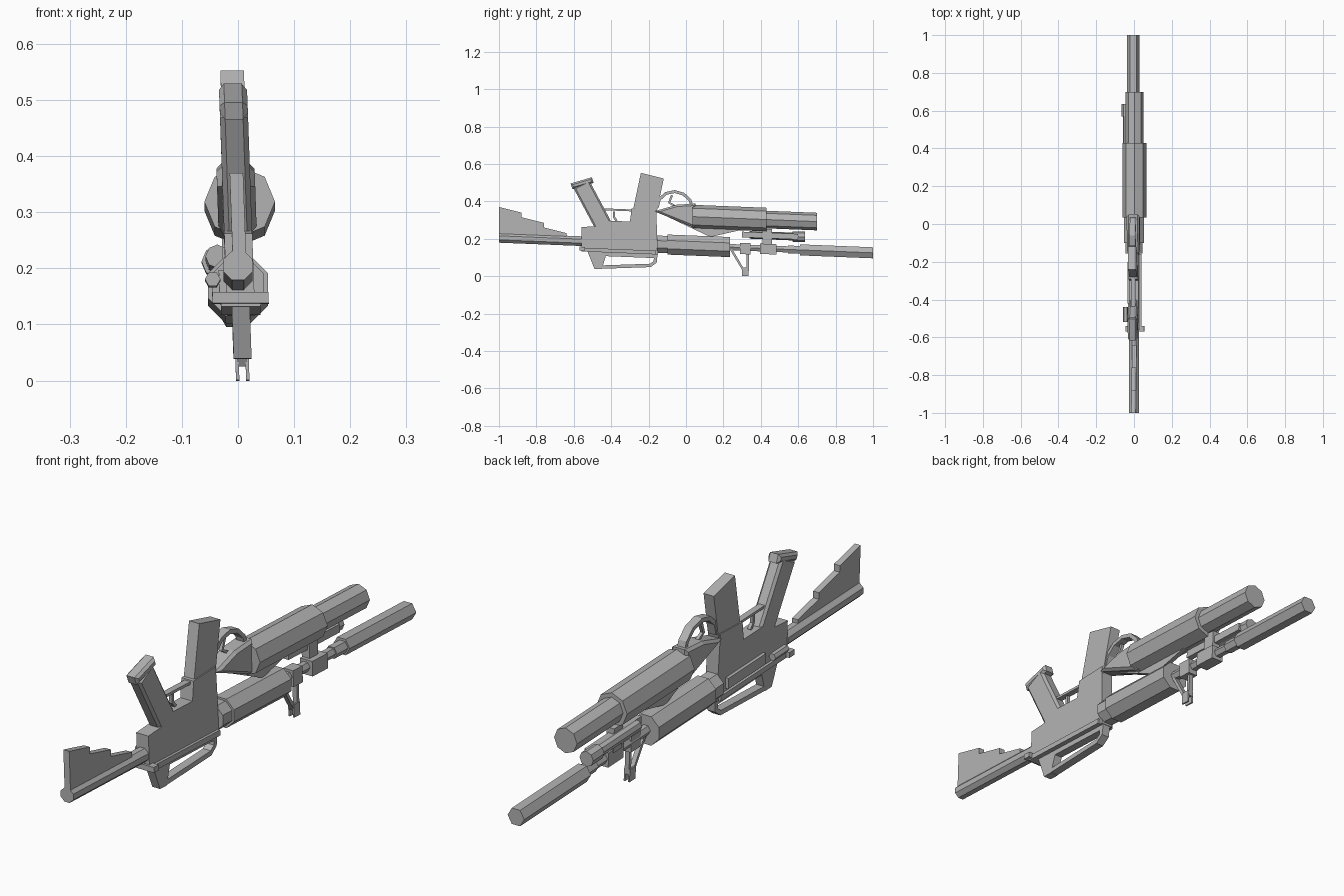
import bpy, bmesh, math
from mathutils import Vector

cube = bpy.data.objects.get("Cube")
if cube:
    bpy.data.objects.remove(cube)

colour = (.45, .45, .45, 1)
grey = bpy.data.materials.new("gunmetal_grey")
grey.use_nodes = True
grey.diffuse_color = colour
grey.node_tree.nodes["Principled BSDF"].inputs["Base Color"].default_value = colour

# Half widths shared by the flat parts
NARROW, SLIM, MEDIUM, BROAD = .006, .012, .016, .025


def place(x, y, z):
    """The whole body points slightly down toward the muzzle."""
    return Vector((x, y, z - .04 * y))


def lean(z):
    """Flat parts lean slightly sideways as they rise."""
    return .009 - .036 * z


def loft(name, rings, chamfer=0):
    """Close two matching rings into a solid, optionally chamfering the caps."""
    bm = bmesh.new()
    first, last = [[bm.verts.new(point) for point in ring] for ring in rings]
    caps = [bm.faces.new(first), bm.faces.new(last)]
    for i in range(len(first)):
        bm.faces.new((first[i - 1], first[i], last[i], last[i - 1]))
    if chamfer:
        rims = [edge for cap in caps for edge in cap.edges]
        bmesh.ops.bevel(bm, geom=rims, offset=chamfer, segments=1, affect='EDGES')
    bmesh.ops.recalc_face_normals(bm, faces=bm.faces)
    mesh = bpy.data.meshes.new(name)
    bm.to_mesh(mesh)
    bm.free()
    mesh.materials.append(grey)
    obj = bpy.data.objects.new(name, mesh)
    bpy.context.collection.objects.link(obj)


def plate(name, outline, half, centre=0, chamfer=0):
    """Side profile of (y, z) points, extruded across x."""
    rings = [[place(centre + side + lean(z), y, z) for y, z in outline]
             for side in (-half, half)]
    loft(name, rings, chamfer)


def block(name, back, front, low, high, half, centre=0):
    outline = [(back, low), (back, high), (front, high), (front, low)]
    plate(name, outline, half, centre)


def strap(name, path, thickness, half, centre=0, chamfer=0):
    """Band of constant thickness following a side path."""
    points = [Vector(point) for point in path]
    upper, lower = [], []
    for i, point in enumerate(points):
        before = points[max(i - 1, 0)]
        after = points[min(i + 1, len(points) - 1)]
        along = (after - before).normalized()
        offset = Vector((-along.y, along.x)) * thickness / 2
        upper.append(point + offset)
        lower.append(point - offset)
    plate(name, upper + lower[::-1], half, centre, chamfer)


def tube(name, back, front, height, radius, centre=0, sides=8, flat_side=False):
    """Faceted tube running along y."""
    angles = [math.tau * (i + flat_side / 2) / sides for i in range(sides)]
    rings = [[place(centre + radius * math.cos(a), y, height + radius * math.sin(a))
              for a in angles] for y in (back, front)]
    loft(name, rings)


# Stock: rod with a stepped fin
bore = .165
tube("stock_rod", -1, -.56, bore, .028, flat_side=True)
steps, run, drop = 3, .12, .05
stairs = [(-1, bore)]
for i in range(steps):
    back, top = -1 + run * i, .33 - drop * i
    stairs += [(back, top), (back + run, top - drop / 2)]
stairs.append((-1 + run * steps, bore))
plate("stock_fin", stairs, SLIM)

# Receiver, grip and magazine
plate("receiver", [(-.56, .12), (-.56, .24), (-.46, .25), (-.43, .28),
                   (-.3, .28), (-.29, .35), (-.16, .36), (-.15, .11)], BROAD)
strap("grip", [(-.44, .25), (-.56, .47)], .095, BROAD, chamfer=.009)
strap("grip_flare", [(-.55, .46), (-.56, .49)], .12, BROAD, chamfer=.009)
strap("magazine", [(-.22, .34), (-.18, .53)], .125, .021)
block("trigger_guard", -.45, -.28, .335, .345, SLIM)
strap("trigger", [(-.37, .28), (-.385, .3), (-.385, .33)], SLIM, NARROW)
block("receiver_rail", -.56, -.16, .11, .13, .035)
block("rear_knob", -.57, -.54, .115, .135, .05)
block("ejector_cover", -.42, -.2, .14, .18, SLIM, centre=-BROAD)
tube("forward_assist", -.52, -.44, .16, .014, centre=-.045, sides=6)

# Carrying handle
plate("handle_rear", [(-.53, .12), (-.49, .02), (-.45, .02), (-.42, .12)], MEDIUM)
strap("carry_handle", [(-.46, .03), (-.19, .05), (-.165, .07), (-.16, .12)],
      .018, MEDIUM)
block("handle_rib", -.44, -.16, .09, .11, MEDIUM)

# Handguard and barrel share the bore line
tube("collar", -.155, -.09, bore, .05, flat_side=True)
tube("handguard", -.1, .235, bore, .058, flat_side=True)
tube("barrel", .23, .62, bore, .019, sides=6)
tube("muzzle_neck", .545, .62, bore, .024, sides=6)
tube("muzzle", .61, 1, bore, .034, centre=-.004, sides=6)

# Front sight: triangular frame with two ears
block("sight_base", .29, .345, .13, .19, .02)
strap("sight_rear_leg", [(.24, .155), (.31, .04)], SLIM, .009)
strap("sight_front_leg", [(.33, .17), (.33, .04)], SLIM, .009)
for name, side in (("left_ear", 1), ("right_ear", -1)):
    block(name, .3, .335, .013, .06, .003, centre=side * .009)

# Accessory mount and aiming device
block("barrel_clamp", .395, .485, .135, .19, BROAD)
block("clamp_post", .41, .46, .18, .27, MEDIUM, centre=-SLIM)
block("device_bracket", .3, .6, .22, .25, SLIM, centre=-MEDIUM)
tube("device_body", .34, .58, .235, .021, centre=-.037)
tube("device_cap", .57, .635, .235, .028, centre=-.037)

# Launcher with tail housing, fin, arched handle and trigger
launcher = .32
tube("launcher_body", .035, .43, launcher, .063, centre=.003)
tube("launcher_barrel", .42, .7, launcher, .047, centre=.003)
plate("launcher_tail", [(-.17, .34), (-.05, .38), (.05, .39), (.05, .26)],
      .034, chamfer=.01)
plate("launcher_fin", [(-.16, .34), (.05, .3), (.3, .26), (.13, .215)], .009)
arch = [math.pi * i / 6 for i in range(7)]
strap("launcher_handle", [(-.06 - .095 * math.cos(a), .36 + .09 * math.sin(a))
                          for a in arch], MEDIUM, MEDIUM)
strap("launcher_trigger", [(-.055, .37), (-.09, .39), (-.075, .43)], SLIM, NARROW)
